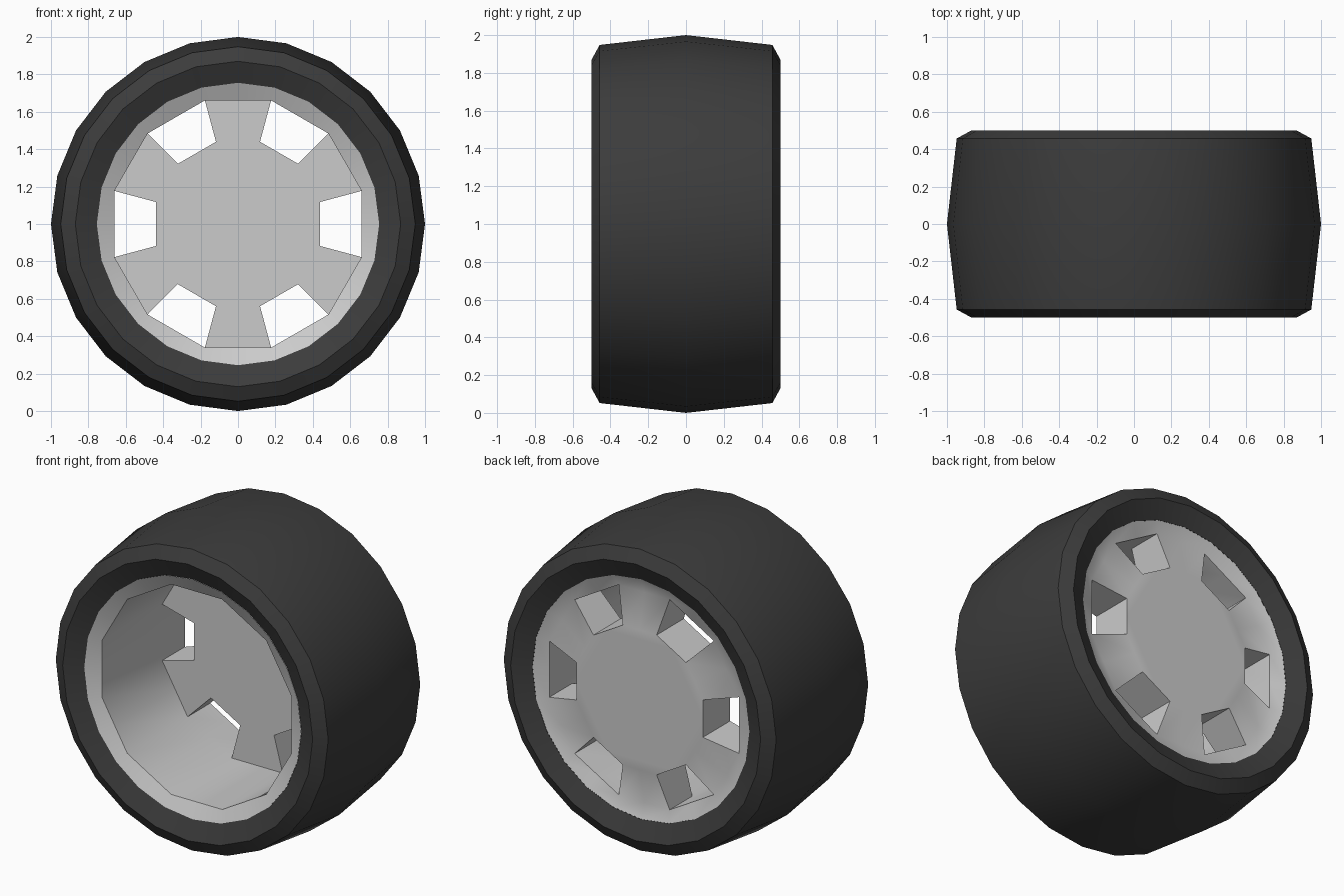
import bpy, bmesh, math

if "Cube" in bpy.data.objects:
    bpy.data.objects.remove(bpy.data.objects["Cube"])

N = 24  # segments around the wheel axis (y)


def ring(bm, r, y, twelve=False):
    """Ring of N vertices; twelve=True pulls every other one in to form a 12-sided outline."""
    out = []
    for k in range(N):
        a = 2 * math.pi * k / N
        rr = r * math.cos(math.pi / 12) if twelve and k % 2 == 0 else r
        out.append(bm.verts.new((rr * math.cos(a), y, 1 + rr * math.sin(a))))
    return out


def band(bm, a, b, keep=lambda k: True):
    for k in range(N):
        if keep(k):
            n = (k + 1) % N
            bm.faces.new((a[k], a[n], b[n], b[k]))


def finish(bm, name, angle):
    bmesh.ops.recalc_face_normals(bm, faces=bm.faces)
    me = bpy.data.meshes.new(name)
    bm.to_mesh(me)
    bm.free()
    ob = bpy.data.objects.new(name, me)
    bpy.context.collection.objects.link(ob)
    bpy.ops.object.select_all(action='DESELECT')
    ob.select_set(True)
    bpy.context.view_layer.objects.active = ob
    bpy.ops.object.shade_smooth_by_angle(angle=math.radians(angle))
    return ob


# Rim: flared lip, barrel, and thick disc with six window openings
bm = bmesh.new()
lip_front = ring(bm, 0.755, -0.45)
barrel_front = ring(bm, 0.684, -0.41, True)
disc_outer_f = ring(bm, 0.684, 0.19, True)
disc_inner_f = ring(bm, 0.455, 0.19, True)
disc_inner_b = ring(bm, 0.455, 0.46, True)
disc_outer_b = ring(bm, 0.684, 0.415, True)
lip_back = ring(bm, 0.755, 0.447)

window = lambda k: k % 4 in (0, 3)
spoke = lambda k: not window(k)
band(bm, lip_front, barrel_front)
band(bm, barrel_front, disc_outer_f)
band(bm, disc_outer_f, disc_inner_f, spoke)
band(bm, disc_inner_b, disc_outer_b, spoke)
band(bm, disc_outer_b, lip_back)
bm.faces.new(disc_inner_f)
bm.faces.new(disc_inner_b)
# window walls
band(bm, disc_outer_f, disc_outer_b, window)
band(bm, disc_inner_f, disc_inner_b, window)
for k in range(1, N, 2):
    bm.faces.new((disc_outer_f[k], disc_inner_f[k], disc_inner_b[k], disc_outer_b[k]))
finish(bm, "rim", 42)

# Tyre: crowned tread with bevelled shoulders and rounded sidewalls
bm = bmesh.new()
half = [(0.755, 0.448), (0.87, 0.5), (0.948, 0.457)]
profile = [(r, -y) for r, y in half] + [(1.0, 0.0)] + half[::-1]
rings = [ring(bm, r, y) for r, y in profile]
for a, b in zip(rings, rings[1:]):
    band(bm, a, b)
tyre = finish(bm, "tyre", 53)
# open shell: make sure the normals face outward
tread = max(tyre.data.polygons, key=lambda p: p.center.z)
if tread.normal.z < 0:
    tyre.data.flip_normals()

rubber = bpy.data.materials.new("rubber")
rubber.diffuse_color = (0.045, 0.045, 0.045, 1)
rubber.use_nodes = True
rubber.node_tree.nodes["Principled BSDF"].inputs["Base Color"].default_value = rubber.diffuse_color
tyre.data.materials.append(rubber)
